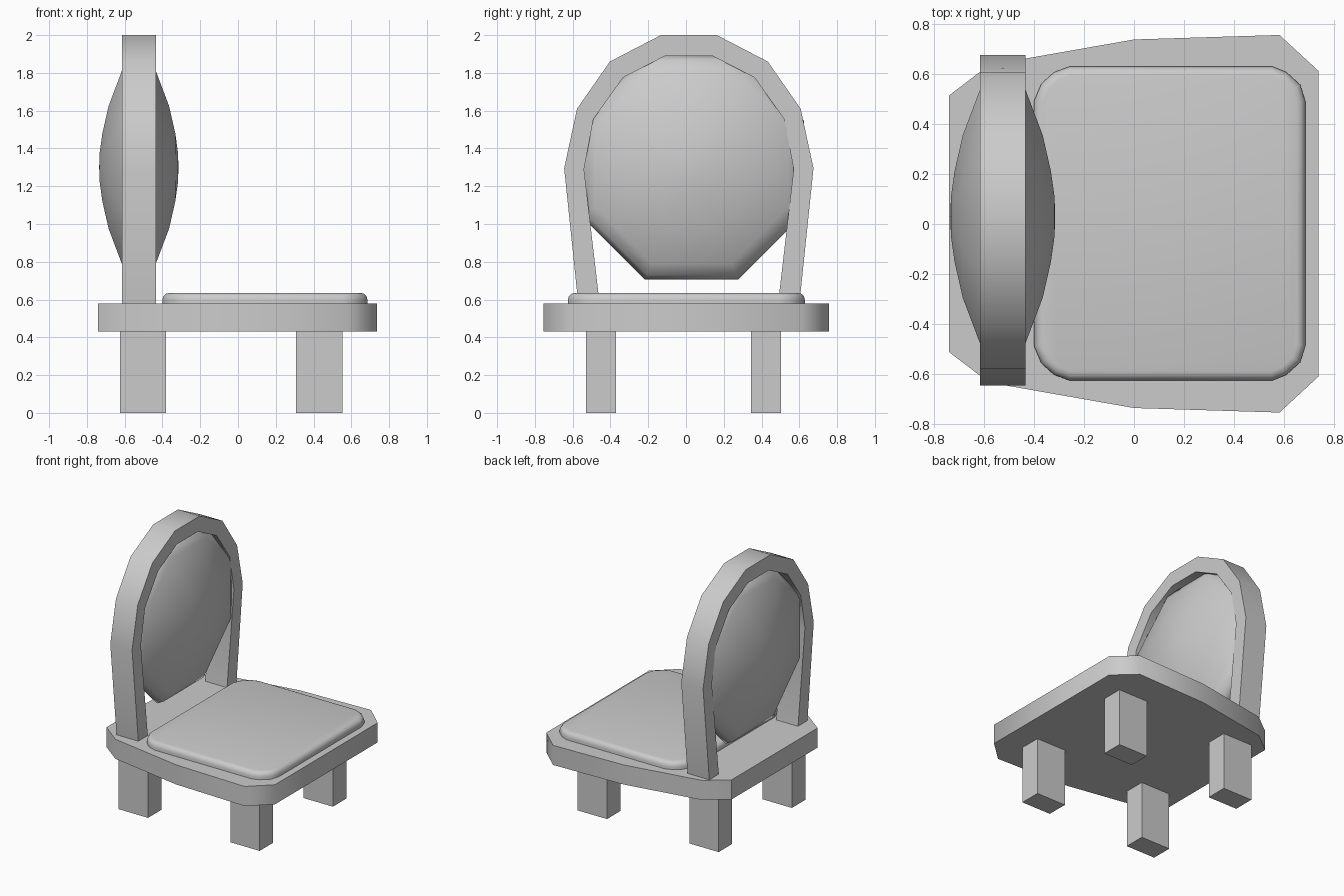
import bpy, bmesh, math

if "Cube" in bpy.data.objects:
    bpy.data.objects.remove(bpy.data.objects["Cube"])


def finish(bm, name, angle=50):
    bmesh.ops.remove_doubles(bm, verts=bm.verts, dist=1e-4)
    bmesh.ops.recalc_face_normals(bm, faces=bm.faces)
    mesh = bpy.data.meshes.new(name)
    bm.to_mesh(mesh)
    bm.free()
    ob = bpy.data.objects.new(name, mesh)
    bpy.context.collection.objects.link(ob)
    bpy.ops.object.select_all(action='DESELECT')
    ob.select_set(True)
    bpy.context.view_layer.objects.active = ob
    bpy.ops.object.shade_smooth_by_angle(angle=math.radians(angle))
    return ob


def slab(name, half, y_mid, z0, z1, bevel=0):
    """Extrude a plan outline (given for one side, mirrored in y)."""
    pts = half + [(x, -y) for x, y in reversed(half)]
    bm = bmesh.new()
    face = bm.faces.new([bm.verts.new((x, y + y_mid, z0)) for x, y in pts])
    ext = bmesh.ops.extrude_face_region(bm, geom=[face], use_keep_orig=True)
    for v in ext['geom']:
        if isinstance(v, bmesh.types.BMVert):
            v.co.z = z1
    bmesh.ops.recalc_face_normals(bm, faces=bm.faces)
    if bevel:
        rim = [e for e in bm.edges if all(v.co.z > z1 - 1e-4 for v in e.verts)]
        bmesh.ops.bevel(bm, geom=rim, offset=bevel, segments=3, profile=0.5, affect='EDGES')
    return finish(bm, name)


# Seat board and cushion
slab("seat", [(-0.74, 0.513), (-0.58, 0.635), (0, 0.737), (0.582, 0.755), (0.737, 0.612)],
     0.001, 0.432, 0.58)
slab("seat_cushion", [(-0.40, 0.49), (-0.37, 0.56), (-0.32, 0.605), (-0.26, 0.627),
                      (0.555, 0.627), (0.61, 0.605), (0.665, 0.555), (0.685, 0.49)],
     0.002, 0.57, 0.635, 0.035)

# Legs
for pos, x0, x1 in (("back", -0.625, -0.38), ("front", 0.307, 0.552)):
    for side, y in (("right", -0.45), ("left", 0.423)):
        slab(f"{pos}_{side}_leg", [(x0, 0.08), (x1, 0.08)], y, 0, 0.44)

# Arched back frame: (y, z) for one half, outer and inner edge
Y = 0.015
outer = [(-0.585, 0.575), (-0.66, 1.295), (-0.592, 1.61), (-0.418, 1.86), (-0.148, 2.0)]
inner = [(-0.472, 0.575), (-0.555, 1.29), (-0.505, 1.555), (-0.348, 1.775), (-0.125, 1.89)]
outer += [(-y, z) for y, z in reversed(outer)]
inner += [(-y, z) for y, z in reversed(inner)]
bm = bmesh.new()
rings = []
for o, i in zip(outer, inner):
    rings.append([bm.verts.new((x, p[0] + Y, p[1])) for x, p in
                  ((-0.615, o), (-0.433, o), (-0.433, i), (-0.615, i))])
for a, b in zip(rings, rings[1:]):
    for k in range(4):
        bm.faces.new((a[k], a[(k + 1) % 4], b[(k + 1) % 4], b[k]))
bm.faces.new(rings[0])
bm.faces.new(rings[-1])
finish(bm, "back_frame")

# Eight-sided lens-shaped back cushion, turned about the x axis
prof = [(0.21, 0), (0.207, 0.08), (0.193, 0.18), (0.16, 0.325), (0.09, 0.51), (0.05, 0.57), (0, 0.595)]
prof += [(-d, r) for d, r in reversed(prof[:-1])]
bm = bmesh.new()
rings = []
for d, r in prof:
    r /= math.cos(math.pi / 8)
    rings.append([bm.verts.new((-0.525 + d, 0.03 + r * math.cos(a), 1.3 + r * math.sin(a)))
                  for a in [math.pi / 8 + k * math.pi / 4 for k in range(8)]])
for a, b in zip(rings, rings[1:]):
    for k in range(8):
        bm.faces.new((a[k], a[(k + 1) % 8], b[(k + 1) % 8], b[k]))
finish(bm, "back_cushion", 70)
